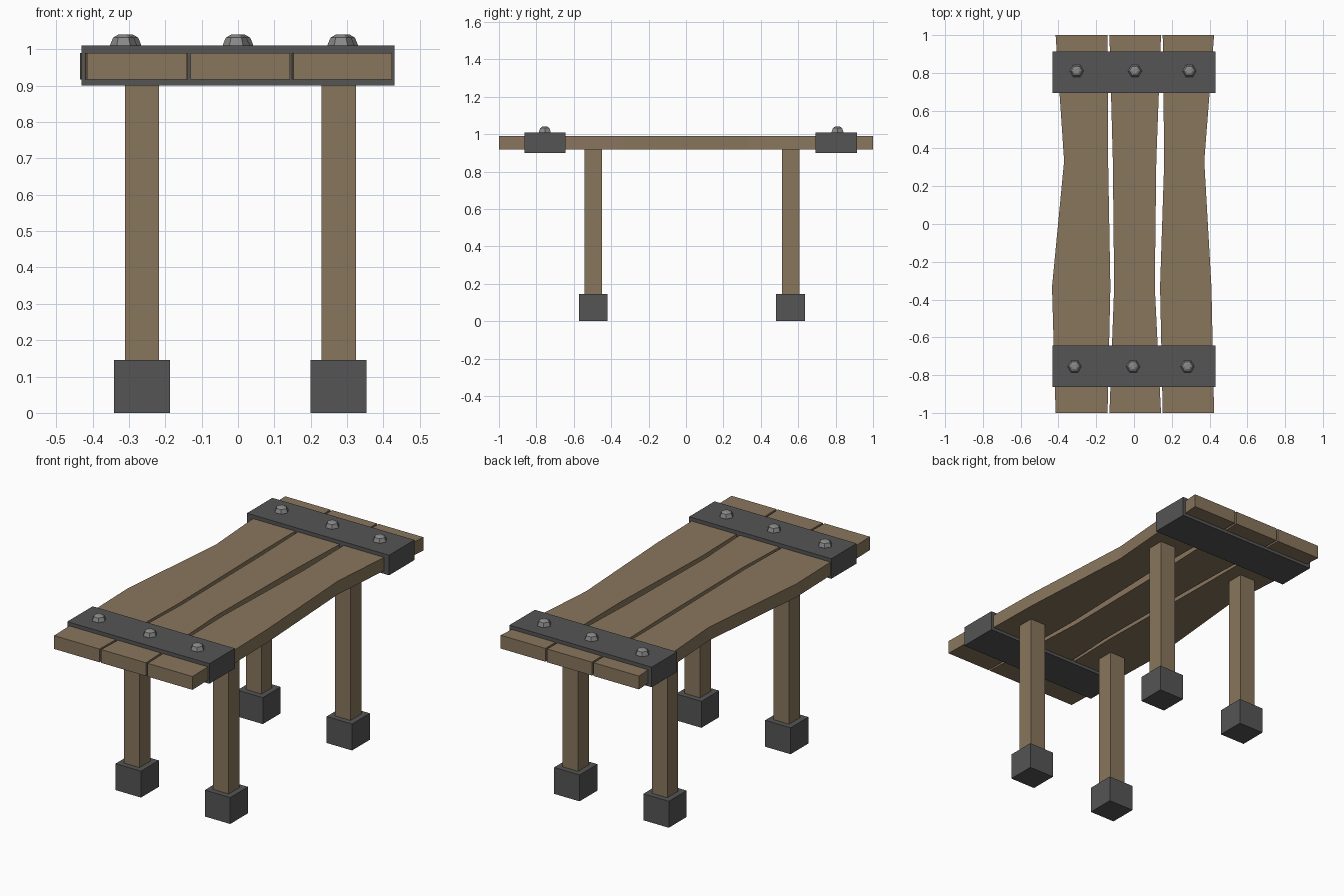
import bpy, bmesh
from math import cos, sin, pi

if "Cube" in bpy.data.objects:
    bpy.data.objects.remove(bpy.data.objects["Cube"])


def material(name, rgb):
    m = bpy.data.materials.new(name)
    m.diffuse_color = (*rgb, 1)
    m.use_nodes = True
    m.node_tree.nodes["Principled BSDF"].inputs["Base Color"].default_value = m.diffuse_color
    return m


WOOD = material("wood", (0.25, 0.18, 0.11))
IRON = material("dark_iron", (0.09, 0.09, 0.09))
STEEL = material("bolt_steel", (0.25, 0.25, 0.25))


def loft(name, rings, mat):
    """Skin a list of matching vertex rings and cap both ends."""
    bm = bmesh.new()
    loops = [[bm.verts.new(p) for p in ring] for ring in rings]
    n = len(loops[0])
    for a, b in zip(loops, loops[1:]):
        for i in range(n):
            j = (i + 1) % n
            bm.faces.new((a[i], a[j], b[j], b[i]))
    bm.faces.new(loops[0])
    bm.faces.new(loops[-1])
    bmesh.ops.recalc_face_normals(bm, faces=bm.faces)
    mesh = bpy.data.meshes.new(name)
    bm.to_mesh(mesh)
    bm.free()
    mesh.materials.append(mat)
    obj = bpy.data.objects.new(name, mesh)
    bpy.context.collection.objects.link(obj)
    return obj


def box(name, x0, x1, y0, y1, z0, z1, mat):
    return loft(name, [[(x0, y0, z), (x1, y0, z), (x1, y1, z), (x0, y1, z)]
                       for z in (z0, z1)], mat)


# Table top: three uneven planks, (left, right) edges at four stations along y
STATIONS = (-1, -1 / 3, 1 / 3, 1)
planks = {
    "left_plank": ((-0.415, -0.14), (-0.434, -0.125), (-0.37, -0.137), (-0.415, -0.14)),
    "middle_plank": ((-0.13, 0.143), (-0.105, 0.11), (-0.112, 0.118), (-0.13, 0.143)),
    "right_plank": ((0.152, 0.424), (0.138, 0.41), (0.16, 0.372), (0.152, 0.424)),
}
for name, edges in planks.items():
    loft(name, [[(l, y, 0.917), (r, y, 0.917), (r, y, 0.99), (l, y, 0.99)]
                for y, (l, r) in zip(STATIONS, edges)], WOOD)

# Iron bands with three hexagonal dome bolts each
BOLT_PROFILE = ((0.04, 1.0), (0.04, 1.012), (0.031, 1.032), (0.016, 1.04))
for side, yc, bolt_y, bolt_xs in (
        ("front", -0.753, -0.755, (-0.315, -0.005, 0.283)),
        ("back", 0.803, 0.81, (-0.303, 0.005, 0.293))):
    box(side + "_band", -0.431, 0.431, yc - 0.11, yc + 0.11, 0.90, 1.01, IRON)
    for k, bx in enumerate(bolt_xs, 1):
        loft(f"{side}_bolt_{k}",
             [[(bx + r * 0.92 * cos(i * pi / 3), bolt_y + r * 0.92 * sin(i * pi / 3), z)
               for i in range(6)] for r, z in BOLT_PROFILE], STEEL)

# Square legs standing in iron feet
for side, y in (("front", -0.496), ("back", 0.559)):
    for hand, x in (("left", -0.264), ("right", 0.277)):
        box(f"{side}_{hand}_leg", x - 0.047, x + 0.047, y - 0.047, y + 0.047,
            0.1, 0.93, WOOD)
        box(f"{side}_{hand}_foot", x - 0.077, x + 0.077, y - 0.077, y + 0.077,
            0, 0.145, IRON)
